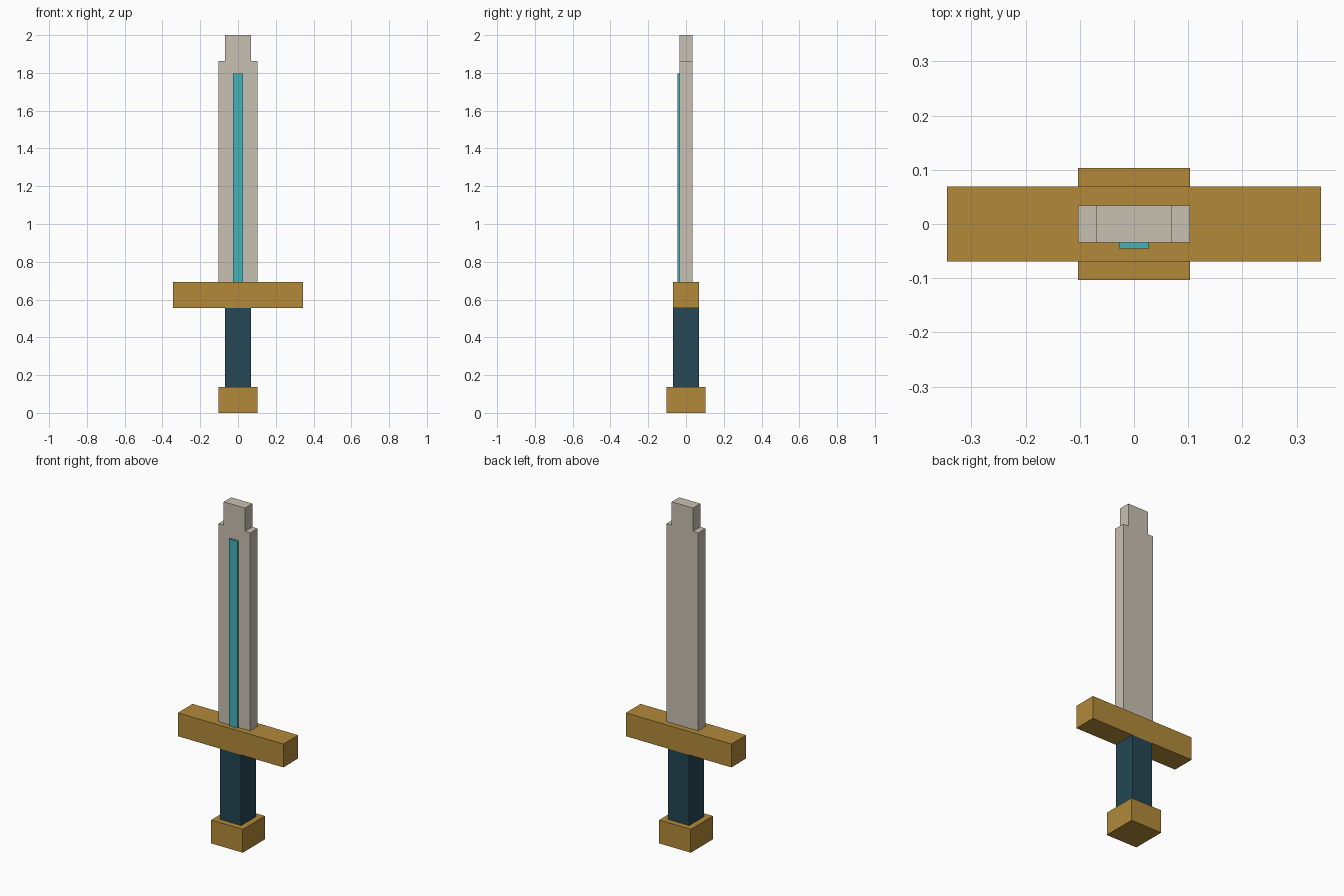
import bpy
import bmesh

if "Cube" in bpy.data.objects:
    bpy.data.objects.remove(bpy.data.objects["Cube"])


def material(name, rgb):
    m = bpy.data.materials.new(name)
    m.diffuse_color = (*rgb, 1.0)
    m.use_nodes = True
    m.node_tree.nodes["Principled BSDF"].inputs["Base Color"].default_value = m.diffuse_color
    return m


gold = material("gold", (0.445, 0.254, 0.042))
steel = material("pale steel", (0.584, 0.533, 0.445))
navy = material("dark teal", (0.018, 0.063, 0.089))
cyan = material("cyan", (0.061, 0.445, 0.491))


def prism(name, outline, y0, y1, mat):
    """Extrude an x-z outline from y0 back to y1."""
    bm = bmesh.new()
    face = bm.faces.new([bm.verts.new((x, y0, z)) for x, z in outline])
    ext = bmesh.ops.extrude_face_region(bm, geom=[face])
    verts = [g for g in ext["geom"] if isinstance(g, bmesh.types.BMVert)]
    bmesh.ops.translate(bm, verts=verts, vec=(0, y1 - y0, 0))
    bmesh.ops.recalc_face_normals(bm, faces=bm.faces)
    mesh = bpy.data.meshes.new(name)
    bm.to_mesh(mesh)
    bm.free()
    mesh.materials.append(mat)
    ob = bpy.data.objects.new(name, mesh)
    bpy.context.collection.objects.link(ob)
    return ob


def box(name, half_x, y0, y1, z0, z1, mat):
    outline = [(-half_x, z0), (half_x, z0), (half_x, z1), (-half_x, z1)]
    return prism(name, outline, y0, y1, mat)


U = 2 / 29  # block unit

# Handle: pommel, grip and crossguard
box("pommel", 1.5 * U, -1.5 * U, 1.5 * U, 0, 2 * U, gold)
box("grip", U, -U, U, 2 * U, 8.05 * U, navy)
box("crossguard", 5 * U, -U, U, 8.05 * U, 10.05 * U, gold)

# Blade with a stepped, narrower tip
right = [(1.5 * U, 10.05 * U), (1.5 * U, 27 * U), (U, 27 * U), (U, 29 * U)]
left = [(-x, z) for x, z in reversed(right)]
prism("blade", right + left, -0.5 * U, 0.5 * U, steel)

# Raised strip on the front of the blade only
box("blade_strip", 0.4 * U, -0.66 * U, -0.5 * U, 10.05 * U, 26.05 * U, cyan)
